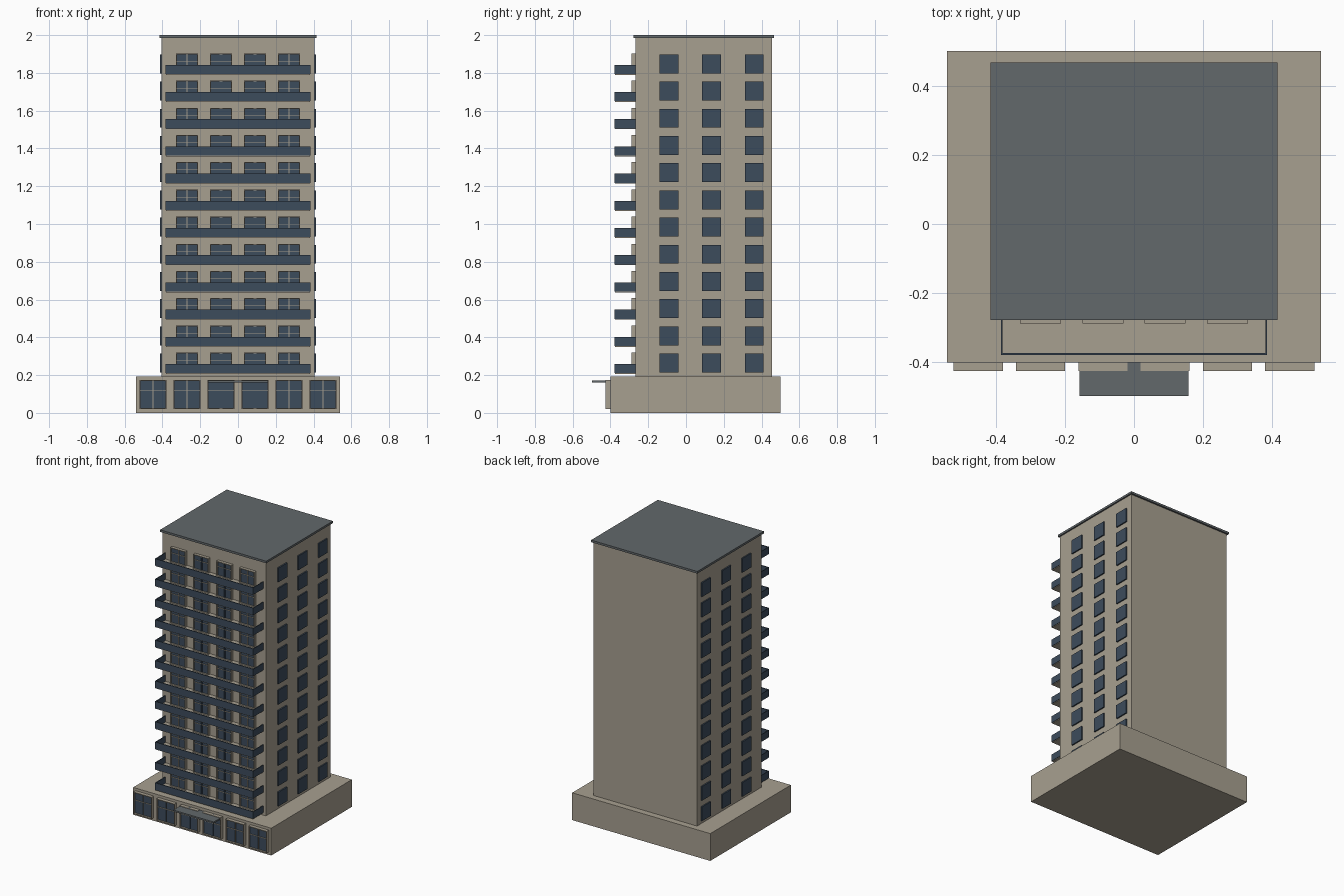
import bpy
import bmesh
from mathutils import Vector

if "Cube" in bpy.data.objects:
    bpy.data.objects.remove(bpy.data.objects["Cube"], do_unlink=True)


def material(name, r, g, b):
    m = bpy.data.materials.new(name)
    m.use_nodes = True
    m.diffuse_color = (r, g, b, 1)
    m.node_tree.nodes["Principled BSDF"].inputs["Base Color"].default_value = (r, g, b, 1)
    m.node_tree.nodes["Principled BSDF"].inputs["Roughness"].default_value = 0.8
    return m


STONE = material("warm stone", 0.39, 0.35, 0.28)
BLUE = material("slate blue", 0.046, 0.072, 0.107)
ROOF = material("roof grey", 0.122, 0.138, 0.146)


def boxes(name, mat, spans):
    """One object made of axis-aligned boxes, each given as x, y and z ranges."""
    bm = bmesh.new()
    for span in spans:
        low, high = Vector([s[0] for s in span]), Vector([s[1] for s in span])
        verts = bmesh.ops.create_cube(bm, size=1)["verts"]
        for v in verts:
            v.co = (low + high) / 2 + v.co * (high - low)
    mesh = bpy.data.meshes.new(name)
    bm.to_mesh(mesh)
    bm.free()
    mesh.materials.append(mat)
    ob = bpy.data.objects.new(name, mesh)
    bpy.context.collection.objects.link(ob)
    return ob


def around(centre, width):
    return (centre - width / 2, centre + width / 2)


def front_openings(name, centres, wall, width, bottoms, height, depth):
    """Framed windows, with double doors in the two middle bays."""
    frames, glass, bars, stiles = [], [], [], []
    rim = 0.005
    y_frame = (wall - depth, wall)
    y_bar = (wall - depth * 0.75, wall)
    for z in bottoms:
        for x in centres:
            x0, x1 = around(x, width)
            top = z + height
            for side in (x0, x1 - rim):
                frames.append(((side, side + rim), y_frame, (z, top)))
            for edge in (z, top - rim):
                frames.append(((x0, x1), y_frame, (edge, edge + rim)))
            glass.append(((x0 + rim, x1 - rim), (wall - depth / 2, wall), (z + rim, top - rim)))
            bars.append(((x0, x1), y_bar, around(z + height * 0.62, 0.003)))
            if abs(x) > 0.2:
                bars.append((around(x, 0.003), y_bar, (z, top)))
            else:
                for side in (-1, 1):
                    stiles.append((around(x + side * 0.004, 0.006), y_bar, (z, top)))
    boxes(name + "_frames", STONE, frames)
    boxes(name + "_glass", BLUE, glass)
    boxes(name + "_glazing_bars", STONE, bars)
    boxes(name + "_door_stiles", BLUE, stiles)


FLOORS = [i * 0.144 for i in range(12)]
WALL = -0.267

# Main volumes
boxes("podium", STONE, [((-0.54, 0.54), (-0.40, 0.50), (0, 0.193))])
boxes("tower", STONE, [((-0.405, 0.405), (WALL, 0.455), (0.193, 1.985))])
boxes("roof_slab", ROOF, [((-0.415, 0.415), (-0.277, 0.467), (1.985, 2.0))])
boxes("entrance_canopy", ROOF, [((-0.158, 0.158), (-0.497, -0.40), (0.161, 0.172))])

# Front windows and doors
BAYS = (-0.27, -0.09, 0.09, 0.27)
front_openings("tower_front", BAYS, WALL, 0.118, [0.213 + f for f in FLOORS], 0.106, 0.021)
front_openings("podium_front", (-0.45,) + BAYS + (0.45,), -0.40, 0.142, [0.02], 0.155, 0.025)

# Side windows
side_windows = []
for f in FLOORS:
    for y in (-0.09, 0.135, 0.362):
        for x in (-0.408, 0.408):
            side_windows.append((around(x, 0.012), around(y, 0.098), (0.214 + f, 0.314 + f)))
boxes("side_windows", BLUE, side_windows)

# Balconies
slabs, parapets = [], []
for f in FLOORS:
    base = 0.206 + f
    wall_z = (base + 0.004, base + 0.053)
    slabs.append(((-0.381, 0.381), (-0.376, WALL), (base, base + 0.009)))
    parapets.append(((-0.384, 0.384), (-0.379, -0.373), wall_z))
    for x in (-0.382, 0.382):
        parapets.append((around(x, 0.005), (-0.375, WALL), wall_z))
boxes("balcony_slabs", STONE, slabs)
boxes("balcony_parapets", BLUE, parapets)
